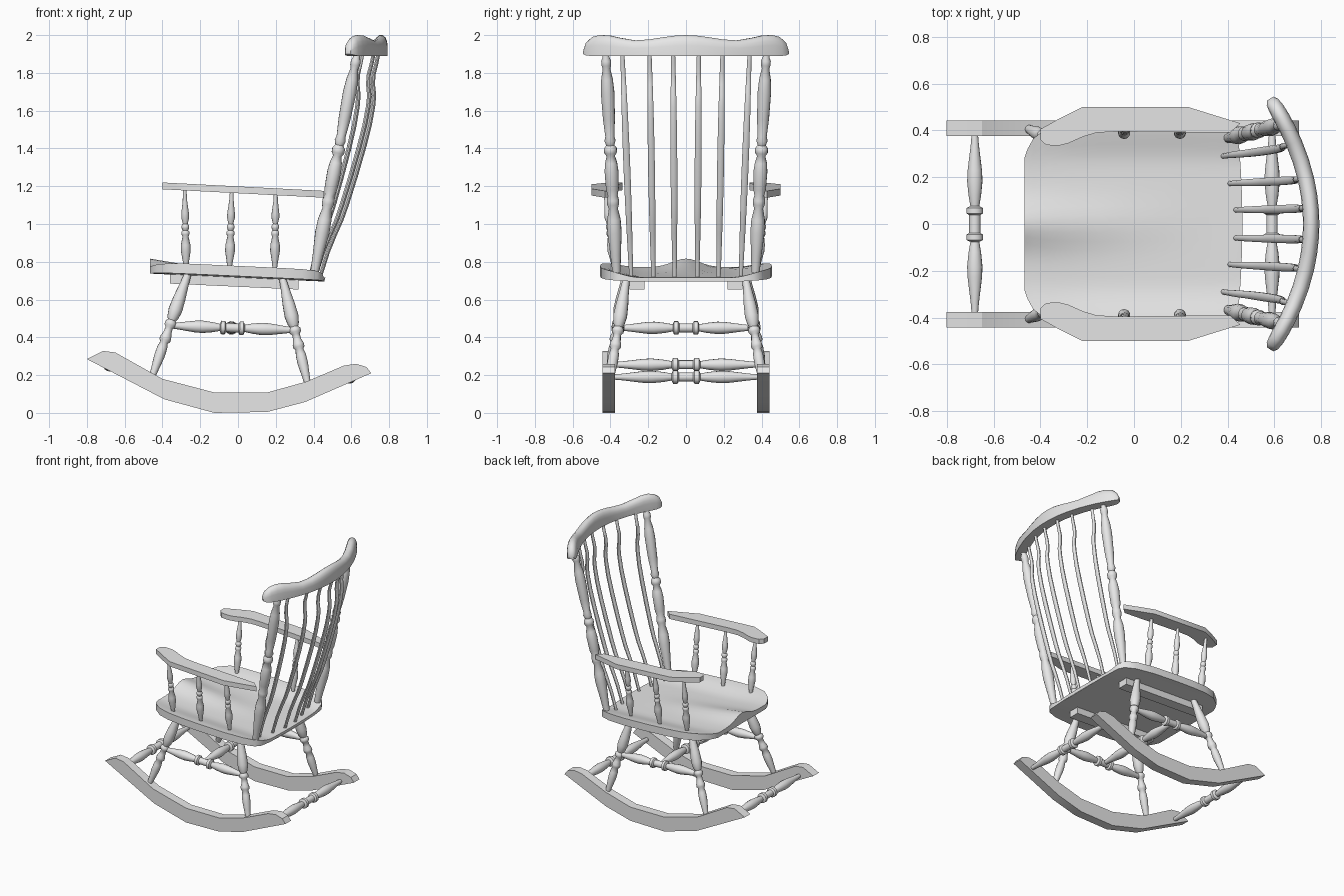
import bpy, bmesh, math
from mathutils import Vector

if "Cube" in bpy.data.objects:
    bpy.data.objects.remove(bpy.data.objects["Cube"])

wood = bpy.data.materials.new("plain_grey")
wood.use_nodes = True
wood.diffuse_color = (0.8, 0.8, 0.8, 1)
wood.node_tree.nodes["Principled BSDF"].inputs["Base Color"].default_value = (0.8, 0.8, 0.8, 1)


def skin(name, rings, angle=40):
    """Join matching loops of points into a capped solid."""
    bm = bmesh.new()
    loops = [[bm.verts.new(p) for p in ring] for ring in rings]
    n = len(loops[0])
    for a, b in zip(loops, loops[1:]):
        for i in range(n):
            j = (i + 1) % n
            bm.faces.new((a[i], a[j], b[j], b[i]))
    bm.faces.new(loops[0])
    bm.faces.new(loops[-1])
    bmesh.ops.recalc_face_normals(bm, faces=bm.faces)
    mesh = bpy.data.meshes.new(name)
    bm.to_mesh(mesh)
    bm.free()
    mesh.materials.append(wood)
    obj = bpy.data.objects.new(name, mesh)
    bpy.context.collection.objects.link(obj)
    bpy.ops.object.select_all(action="DESELECT")
    obj.select_set(True)
    bpy.context.view_layer.objects.active = obj
    bpy.ops.object.shade_smooth_by_angle(angle=math.radians(angle))
    return obj


def turned(name, start, end, profile, sides=14):
    """Lathe-turned rod: profile is (fraction along, radius)."""
    start, end = Vector(start), Vector(end)
    axis = end - start
    u = axis.orthogonal().normalized()
    w = axis.normalized().cross(u)
    turns = [math.tau * k / sides for k in range(sides)]
    skin(name, [[start + axis * t + (u * math.cos(a) + w * math.sin(a)) * r for a in turns]
                for t, r in profile], 50)


def interp(table, t):
    for (a, p), (b, q) in zip(table, table[1:]):
        if t <= b:
            return p + (q - p) * max(0, t - a) / (b - a)
    return table[-1][1]


# Turning profiles
LEG = [(0, .018), (.1, .023), (.25, .033), (.36, .037), (.43, .03), (.46, .022), (.48, .031),
       (.51, .031), (.53, .02), (.58, .022), (.62, .03), (.65, .03), (.67, .021), (.72, .027),
       (.8, .028), (.9, .022), (1, .016)]
ARM_ROD = [(0, .012), (.08, .016), (.22, .026), (.3, .025), (.4, .016), (.43, .021), (.46, .021),
           (.48, .014), (.51, .02), (.54, .02), (.56, .013), (.64, .021), (.7, .02), (.85, .012), (1, .009)]
POST = [(0, .022), (.08, .028), (.18, .038), (.24, .036), (.29, .024), (.31, .032), (.33, .032),
        (.35, .026), (.38, .034), (.46, .037), (.5, .032), (.53, .022), (.545, .034), (.565, .034),
        (.58, .022), (.6, .03), (.62, .024), (.7, .032), (.82, .036), (.88, .031), (.93, .02),
        (.945, .026), (.965, .026), (.98, .018), (1, .016)]
half = [(0, .014), (.06, .018), (.2, .031), (.26, .033), (.34, .027), (.4, .019), (.41, .036),
        (.44, .036), (.45, .024)]
STRETCHER = half + [(1 - t, r) for t, r in reversed(half)]

# Dished seat with a raised middle at the front edge
outline = [(-.467, .286), (-.455, .32), (-.43, .365), (-.36, .42), (-.27, .445), (-.15, .453),
           (0, .455), (.2, .45), (.34, .432), (.42, .40), (.445, .36), (.45, .32)]
steps = [-1 + k / 12 for k in range(25)]
rings = []
for x, w in outline:
    rim = .778 - .046 * x
    dish = interp([(-.467, .028), (-.2, .04), (.45, .04)], x)
    pommel = interp([(-.467, .045), (-.2, .025), (.2, 0)], x)
    bulge = .013 if x > .4 else 0
    top, low = [], []
    for v in steps:
        y = v * w
        f = min(1, (1 - abs(y) / .456) * 2.2)
        f = f * f * (3 - 2 * f)
        px = x + bulge * (1 - v * v)
        top.append((px, y, rim - dish * f + pommel * math.exp(-(y / .1) ** 2)))
        low.append((px, y, rim - .054 - .008 * f))
    rings.append(top + low[::-1])
skin("seat", rings)

# Crest rail: curved in plan, wavy along the top, rounded over
crest_top = [(0, 2), (.06, 1.997), (.13, 1.988), (.2, 1.977), (.28, 1.972), (.36, 1.985), (.42, 1.998),
             (.47, 2), (.51, 1.99), (.54, 1.965), (.555, 1.93)]
rings = []
for y, z in [(-y, z) for y, z in crest_top[:0:-1]] + crest_top:
    x = .757 - .57 * y * y
    out = Vector((1, 1.14 * y, 0)).normalized()
    h = .035 * interp([(0, 1), (.5, 1), (.54, .8), (.555, .45)], abs(y))
    low = interp([(0, 1.89), (.53, 1.89), (.555, 1.9)], abs(y))
    section = [(-1, 0), (-1, .5), (-.9, .72), (-.65, .9), (-.25, 1), (.25, 1), (.65, .9),
               (.9, .72), (1, .5), (1, 0)]
    cy = y * .965
    rings.append([(x + out.x * h * a, cy + out.y * h * a, low + (z - low) * b) for a, b in section])
skin("crest_rail", rings)

# Bent, slightly flattened back spindles
bend = [(.72, 0), (.85, .13), (.95, .26), (1.02, .36), (1.1, .45), (1.25, .6), (1.4, .74), (1.52, .84),
        (1.62, .9), (1.68, .92), (1.74, .9), (1.79, .91), (1.85, .96), (1.91, 1)]
for k, (x0, y0, x1, y1) in enumerate([(.435, .06, .745, .068), (.41, .173, .72, .193), (.38, .29, .66, .337)]):
    for s, side in ((1, "left"), (-1, "right")):
        rings = []
        for z, f in bend:
            t = (z - .72) / 1.19
            fat = math.sin(math.pi * t)
            cx, cy = x0 + (x1 - x0) * f, s * (y0 + (y1 - y0) * t)
            rings.append([(cx + (.01 + .003 * fat) * math.cos(a), cy + (.011 + .008 * fat) * math.sin(a), z)
                          for a in [math.tau * i / 10 for i in range(10)]])
        skin(f"back_spindle_{k + 1}_{side}", rings)

# Rocker side profile and arm plan
rocker = [(-.8, .285), (-.715, .328), (-.65, .32), (-.4, .18), (-.125, .108), (.155, .108), (.36, .165),
          (.56, .25), (.625, .26), (.68, .243), (.705, .21), (.356, .058), (.155, .005), (-.125, 0), (-.39, .072)]
arm = [(-.4, .405), (-.32, .45), (-.22, .5), (.23, .5), (.455, .43), (.41, .39), (-.075, .395),
       (-.16, .39), (-.22, .372), (-.28, .345), (-.32, .335), (-.375, .337), (-.4, .36)]

for s, side in ((1, "left"), (-1, "right")):
    skin(f"rocker_{side}", [[(x, s * y, z) for x, z in rocker] for y in (.375, .442)], 20)
    skin(f"arm_{side}", [[(x, s * y, 1.181 - .052 * x + dz) for x, y in arm] for dz in (-.018, .018)], 30)
    # Cleat under the seat
    skin(f"seat_cleat_{side}", [[(x, s * y, z - .046 * x) for y, z in
                                 ((.22, .668), (.3, .668), (.3, .73), (.22, .73))] for x in (-.36, .32)], 20)
    # Legs and uprights
    turned(f"front_leg_{side}", (-.262, s * .315, .745), (-.455, s * .408, .19), LEG)
    turned(f"back_leg_{side}", (.235, s * .315, .715), (.37, s * .408, .15), LEG)
    turned(f"back_post_{side}", (.405, s * .368, .745), (.632, s * .425, 1.905), POST)
    # Rods under the arm
    for k, (x0, x1) in enumerate(((-.275, -.282), (-.045, -.033), (.195, .2))):
        turned(f"arm_rod_{k + 1}_{side}", (x0, s * .378, .765), (x1, s * .428, 1.185), ARM_ROD)
    turned(f"side_stretcher_{side}", (-.36, s * .36, .462), (.3, s * .36, .438), STRETCHER)

# Cross stretchers between the sides
for name, x, z, w in (("front_stretcher", -.68, .255, .38), ("back_stretcher", .59, .19, .38),
                      ("middle_stretcher", -.035, .45, .35)):
    turned(name, (x, -w, z), (x, w, z), STRETCHER)
